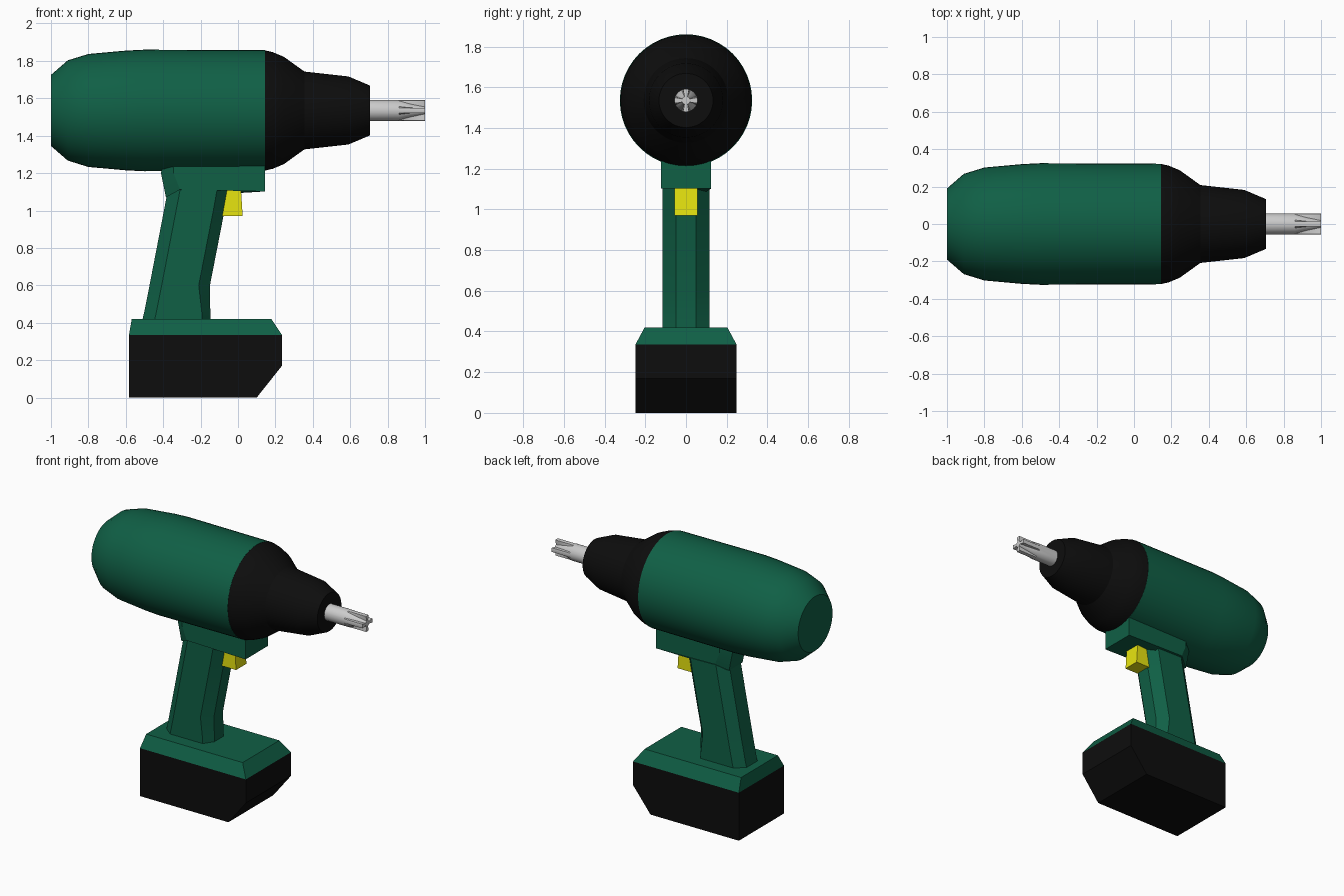
import bpy, bmesh, math
from mathutils import Vector

if "Cube" in bpy.data.objects:
    bpy.data.objects.remove(bpy.data.objects["Cube"])

AXIS_Z = 1.535


def material(name, rgb):
    m = bpy.data.materials.new(name)
    m.diffuse_color = (*rgb, 1)
    m.use_nodes = True
    m.node_tree.nodes["Principled BSDF"].inputs["Base Color"].default_value = m.diffuse_color
    return m


GREEN = material("green_plastic", (0.005, 0.115, 0.06))
BLACK = material("black_plastic", (0.004, 0.004, 0.004))
YELLOW = material("yellow_plastic", (0.8, 0.78, 0.005))


def loft(name, rings, mat=None, angle=30):
    """Skin a closed solid through rings of equal vertex count."""
    bm = bmesh.new()
    loops = [[bm.verts.new(Vector(p)) for p in ring] for ring in rings]
    n = len(loops[0])
    for a, b in zip(loops, loops[1:]):
        for i in range(n):
            j = (i + 1) % n
            bm.faces.new((a[i], a[j], b[j], b[i]))
    bm.faces.new(loops[0][::-1])
    bm.faces.new(loops[-1])
    bmesh.ops.recalc_face_normals(bm, faces=bm.faces[:])
    me = bpy.data.meshes.new(name)
    bm.to_mesh(me)
    bm.free()
    ob = bpy.data.objects.new(name, me)
    bpy.context.collection.objects.link(ob)
    if mat:
        me.materials.append(mat)
    bpy.ops.object.select_all(action='DESELECT')
    ob.select_set(True)
    bpy.context.view_layer.objects.active = ob
    bpy.ops.object.shade_smooth_by_angle(angle=math.radians(angle))
    return ob


def ring_x(x, radius, n=48):
    """Circle round the drive axis; radius may be a function of the angle."""
    f = radius if callable(radius) else (lambda a: radius)
    angles = [2 * math.pi * i / n for i in range(n)]
    return [(x, f(a) * math.cos(a), AXIS_Z + f(a) * math.sin(a)) for a in angles]


def prism(profile, y):
    """Two mirrored copies of an xz profile."""
    return [[(x, s * y, z) for x, z in profile] for s in (-1, 1)]


# Motor housing and nose
housing = [(-1, .19), (-.91, .268), (-.8, .302), (-.6, .32), (-.5, .325), (.145, .322)]
nose = [(.145, .321), (.185, .312), (.245, .287), (.355, .208), (.59, .182), (.706, .133)]
loft("motor_housing", [ring_x(x, r) for x, r in housing], GREEN, 38)
loft("nose_cone", [ring_x(x, r) for x, r in nose], BLACK, 28)


# Screwdriver bit with four flutes deepening to the tip
def fluted(depth):
    return lambda a: 0.056 - depth * (1 if abs(math.sin(2 * a)) > 0.55 else 0)


loft("driver_bit", [ring_x(.69, .056), ring_x(.86, .056), ring_x(.92, fluted(.018)),
                    ring_x(1.0, fluted(.036))])


# Grip collar under the housing, tapered at the rear
def collar_ring(z_front, z_mid, z_back, back):
    half = [(.145, .123, z_front), (-.345 if z_mid > 1.15 else -.31, .123, z_mid),
            (back, .075, z_back)]
    return half + [(x, -y, z) for x, y, z in reversed(half)]


loft("grip_collar", [collar_ring(1.102, 1.112, 1.07, -.385),
                     collar_ring(1.2, 1.2, 1.2, -.412),
                     collar_ring(1.27, 1.27, 1.27, -.4)], GREEN)


# Handle with chamfered corners
def grip_ring(z, back, front, front_chamfer):
    half = [(front, .05), (front - front_chamfer, .115), (back + .065, .115), (back, .06)]
    return [(x, y, z) for x, y in half] + [(x, -y, z) for x, y in reversed(half)]


loft("handle", [grip_ring(.40, -.515, -.148, .045), grip_ring(.45, -.503, -.148, .045),
                grip_ring(.6, -.473, -.15, .06), grip_ring(1.0, -.396, -.072, .06),
                grip_ring(1.15, -.367, -.045, .06)], GREEN)

# Trigger
loft("trigger", prism([(-.09, .97), (.025, .97), (.015, 1.13), (-.06, 1.13)], .057), YELLOW)

# Battery pack and its bevelled top
loft("battery", prism([(-.583, 0), (.1, 0), (.235, .17), (.235, .335), (-.583, .335)], .249), BLACK)


def rect(x0, x1, y, z):
    return [(x0, -y, z), (x1, -y, z), (x1, y, z), (x0, y, z)]


loft("battery_mount", [rect(-.583, .235, .249, .335), rect(-.568, .178, .203, .42)], GREEN)
